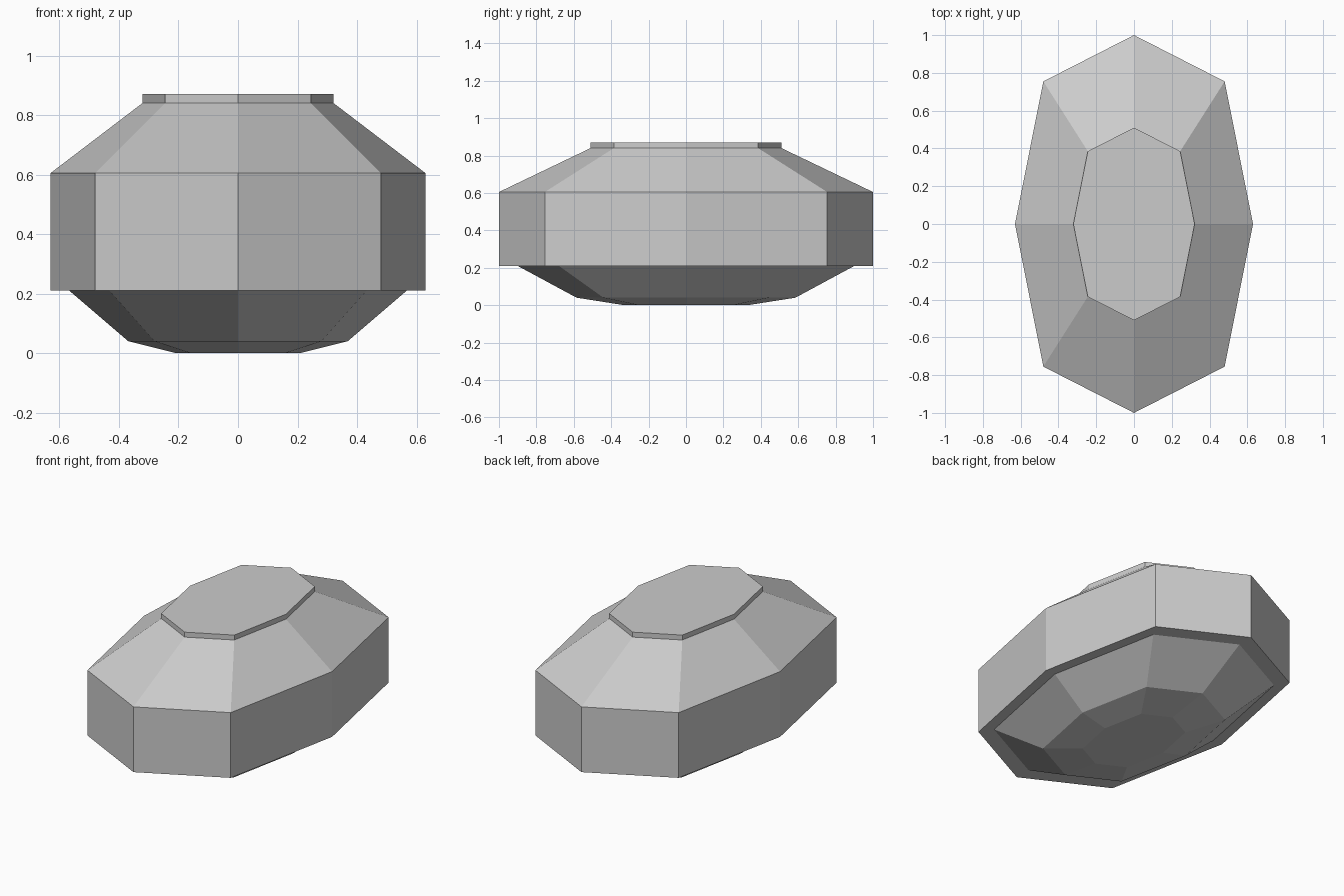
import bpy
import bmesh

cube = bpy.data.objects.get("Cube")
if cube:
    bpy.data.objects.remove(cube)

grey = bpy.data.materials.new("light grey")
grey.use_nodes = True
grey.diffuse_color = (0.6, 0.6, 0.6, 1)
grey.node_tree.nodes["Principled BSDF"].inputs["Base Color"].default_value = (0.6, 0.6, 0.6, 1)

# Eight-sided elongated outline, shared by every level
HALF_X, HALF_Y = 0.63, 1.0
CORNER_X, CORNER_Y = 0.48, 0.755
OUTLINE = [(HALF_X, 0), (CORNER_X, CORNER_Y), (0, HALF_Y), (-CORNER_X, CORNER_Y),
           (-HALF_X, 0), (-CORNER_X, -CORNER_Y), (0, -HALF_Y), (CORNER_X, -CORNER_Y)]


def loft(name, levels):
    """Closed flat-sided solid through (scale, height) copies of the outline."""
    bm = bmesh.new()
    rings = [[bm.verts.new((x * s, y * s, z)) for x, y in OUTLINE] for s, z in levels]
    for low, high in zip(rings, rings[1:]):
        for i in range(len(low)):
            j = (i + 1) % len(low)
            bm.faces.new((low[i], low[j], high[j], high[i]))
    bm.faces.new(rings[0][::-1])
    bm.faces.new(rings[-1])
    bmesh.ops.recalc_face_normals(bm, faces=bm.faces)
    mesh = bpy.data.meshes.new(name)
    bm.to_mesh(mesh)
    bm.free()
    mesh.materials.append(grey)
    obj = bpy.data.objects.new(name, mesh)
    bpy.context.collection.objects.link(obj)
    return obj


# Tapered base, stepped-out girdle, sloping crown and thin flat cap
loft("faceted_body", [(0.33, 0), (0.585, 0.04), (0.90, 0.21), (1.0, 0.21),
                      (1.0, 0.605), (0.51, 0.84), (0.51, 0.87)])
